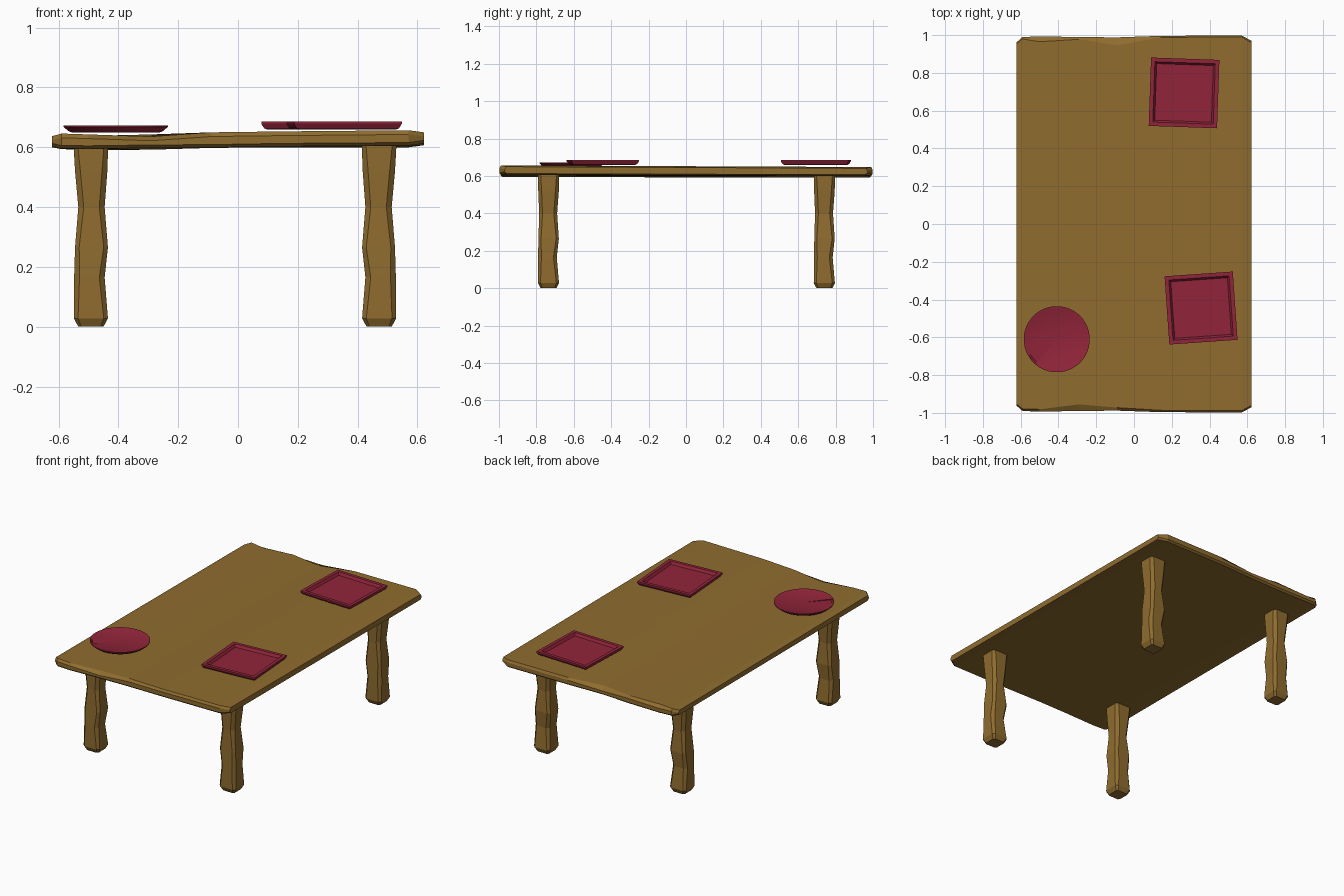
import bpy, bmesh, math
from mathutils import Matrix

if "Cube" in bpy.data.objects:
    bpy.data.objects.remove(bpy.data.objects["Cube"])


def material(name, rgb):
    m = bpy.data.materials.new(name)
    m.diffuse_color = (*rgb, 1)
    m.use_nodes = True
    m.node_tree.nodes["Principled BSDF"].inputs["Base Color"].default_value = m.diffuse_color
    return m


WOOD = material("brown_wood", (0.275, 0.150, 0.028))
RED = material("crimson_ceramic", (0.285, 0.018, 0.042))


def finish(name, bm, mat, angle=None):
    bmesh.ops.recalc_face_normals(bm, faces=bm.faces)
    me = bpy.data.meshes.new(name)
    bm.to_mesh(me)
    bm.free()
    ob = bpy.data.objects.new(name, me)
    bpy.context.collection.objects.link(ob)
    me.materials.append(mat)
    if angle:
        bpy.context.view_layer.objects.active = ob
        ob.select_set(True)
        bpy.ops.object.shade_smooth_by_angle(angle=math.radians(angle))
        ob.select_set(False)
    return ob


def loft(rings, name, mat, angle=None):
    """Skin a list of equal-length point rings and cap both ends."""
    bm = bmesh.new()
    vs = [[bm.verts.new(p) for p in r] for r in rings]
    n = len(vs[0])
    for a, b in zip(vs, vs[1:]):
        for i in range(n):
            j = (i + 1) % n
            bm.faces.new((a[i], a[j], b[j], b[i]))
    bm.faces.new(vs[0])
    bm.faces.new(vs[-1])
    return finish(name, bm, mat, angle)


# Table top: chamfered slab section at stations across x, with wavy ends
# x, front top z, back top z, front bottom z, back bottom z, front inset, back inset, half length
stations = [
    (-0.622, 0.637, 0.630, 0.603, 0.600, 0.010, 0.010, 0.962),
    (-0.590, 0.646, 0.641, 0.596, 0.594, 0.012, 0.010, 0.990),
    (-0.500, 0.643, 0.638, 0.595, 0.591, 0.012, 0.028, 0.993),
    (-0.290, 0.636, 0.643, 0.598, 0.592, 0.035, 0.012, 0.990),
    (-0.090, 0.650, 0.640, 0.599, 0.598, 0.016, 0.042, 0.988),
    (0.140, 0.653, 0.648, 0.603, 0.600, 0.010, 0.008, 0.996),
    (0.570, 0.657, 0.648, 0.606, 0.600, 0.010, 0.008, 0.998),
    (0.622, 0.650, 0.641, 0.613, 0.607, 0.010, 0.010, 0.970),
]
rings = []
for x, ft, bt, fb, bb, fi, bi, h in stations:
    rings.append([
        (x, -h + fi, ft), (x, -h, ft - 0.014), (x, -h, fb + 0.010), (x, -h + 0.012, fb),
        (x, h - 0.012, bb), (x, h, bb + 0.010), (x, h, bt - 0.014), (x, h - bi, bt)])
loft(rings, "table_top", WOOD)

# Legs: rough-hewn chamfered posts; z, left, right, front, back, chamfer
cuts = [
    (0.000, -0.042, 0.042, -0.042, 0.042, 0.010),
    (0.028, -0.057, 0.057, -0.057, 0.056, 0.014),
    (0.165, -0.046, 0.056, -0.056, 0.044, 0.018),
    (0.265, -0.057, 0.053, -0.054, 0.055, 0.014),
    (0.400, -0.046, 0.042, -0.050, 0.046, 0.018),
    (0.520, -0.055, 0.053, -0.055, 0.055, 0.018),
    (0.608, -0.058, 0.058, -0.056, 0.057, 0.014),
]


def leg(name, cx, cy, flip):
    rings = []
    for z, l, r, f, b, c in cuts:
        pts = [(l + c, f), (r - c, f), (r, f + c), (r, b - c),
               (r - c, b), (l + c, b), (l, b - c), (l, f + c)]
        rings.append([(cx + flip * px, cy + py, z) for px, py in pts])
    loft(rings, name, WOOD)


for side, cx, flip in (("left", -0.492, -1), ("right", 0.472, 1)):
    leg("front_leg_" + side, cx, -0.735, flip)
    leg("back_leg_" + side, cx, 0.740, flip)


# Square plates: flared outside, flat rim, recessed floor
def square_plate(name, x, y, turn):
    profile = [(0.162, 0.0), (0.172, 0.005), (0.181, 0.020), (0.181, 0.028),
               (0.160, 0.028), (0.150, 0.012)]
    rings = [[(s * a, s * b, z) for a, b in ((-1, -1), (1, -1), (1, 1), (-1, 1))]
             for s, z in profile]
    ob = loft(rings, name, RED)
    ob.data.transform(Matrix.Translation((x, y, 0.659)) @ Matrix.Rotation(math.radians(turn), 4, 'Z'))


square_plate("square_plate_back", 0.265, 0.694, -2)
square_plate("square_plate_front", 0.355, -0.445, 4)


# Round plate: shallow dish whose floor has a small step forming a crack
def round_plate(name, x, y, z0, sides=40):
    bm = bmesh.new()
    profile = [(0.145, 0.0), (0.158, 0.005), (0.175, 0.019), (0.175, 0.024), (0.169, 0.024)]
    start = math.radians(229)
    columns = []
    for i in range(sides):
        a = start + math.tau * i / sides
        columns.append([bm.verts.new((x + r * math.cos(a), y + r * math.sin(a), z0 + z))
                        for r, z in profile])
    # inner floor ring, sinking slightly around the turn
    floor = []
    for i in range(sides + 1):
        a = start + math.tau * i / sides
        z = z0 + 0.020 - 0.005 * max(0, (i - sides + 4) / 4)
        floor.append(bm.verts.new((x + 0.160 * math.cos(a), y + 0.160 * math.sin(a), z)))
    centre = bm.verts.new((x, y, z0 + 0.017))
    for i in range(sides):
        a, b = columns[i], columns[(i + 1) % sides]
        for k in range(len(profile) - 1):
            bm.faces.new((a[k], b[k], b[k + 1], a[k + 1]))
        bm.faces.new((a[-1], b[-1], floor[i + 1], floor[i]))
        bm.faces.new((floor[i], floor[i + 1], centre))
    bm.faces.new((floor[0], floor[-1], centre))
    bm.faces.new((columns[0][-1], floor[-1], floor[0]))
    bm.faces.new([c[0] for c in columns])
    finish(name, bm, RED, 30)


round_plate("round_plate", -0.409, -0.610, 0.649)
